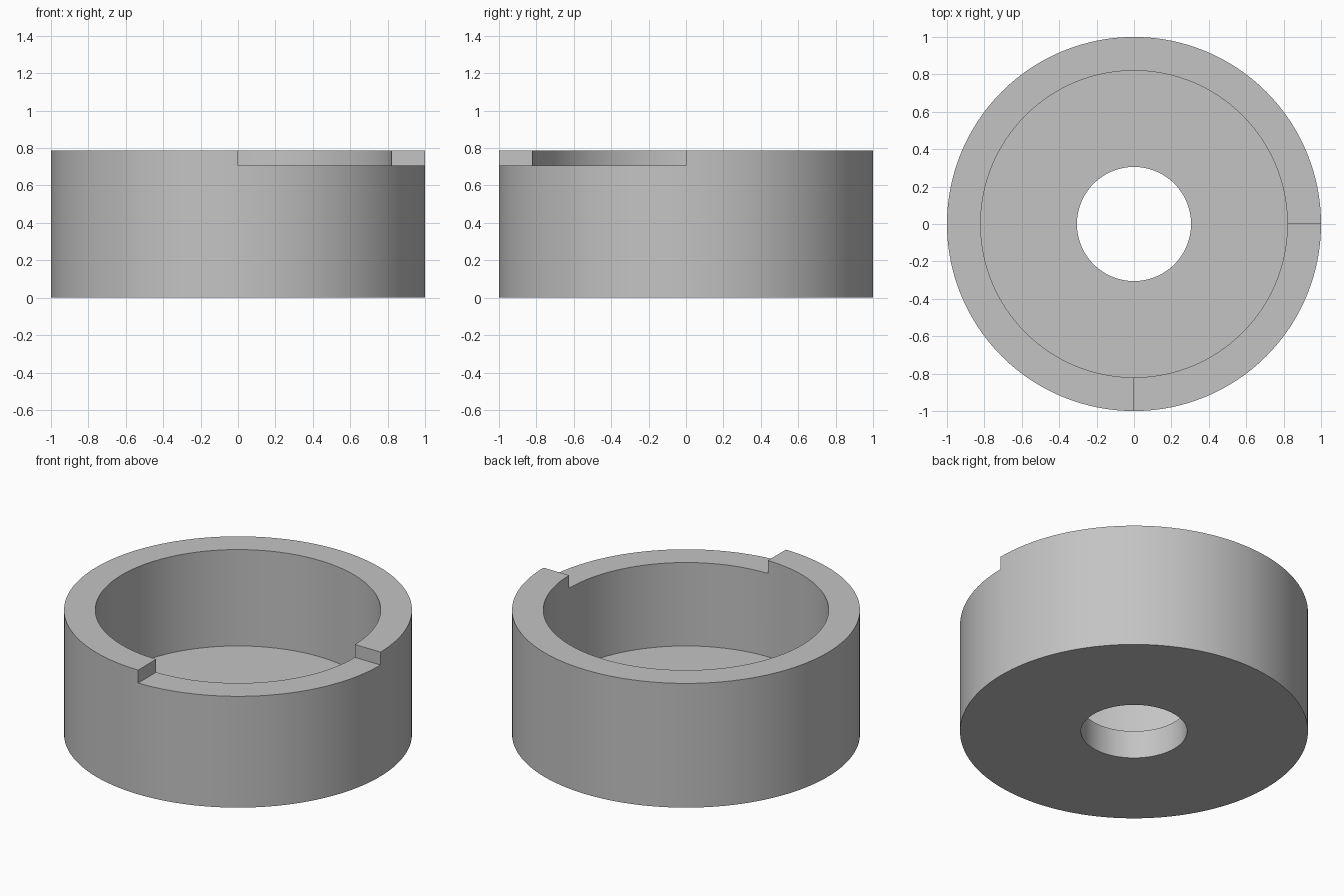
import bpy
import bmesh
from math import cos, sin, tau

old = bpy.data.objects.get("Cube")
if old:
    bpy.data.objects.remove(old, do_unlink=True)

SEGMENTS = 128
HEIGHT, NOTCH_Z, FLOOR_Z = 0.788, 0.706, 0.177
OUTER_R, INNER_R, HOLE_R = 1.0, 0.82, 0.305

grey = bpy.data.materials.new("plain grey")
grey.use_nodes = True
colour = (0.55, 0.55, 0.55, 1)
grey.diffuse_color = colour
grey.node_tree.nodes["Principled BSDF"].inputs["Base Color"].default_value = colour


def make_object(name, bm):
    bmesh.ops.recalc_face_normals(bm, faces=bm.faces)
    mesh = bpy.data.meshes.new(name)
    bm.to_mesh(mesh)
    bm.free()
    obj = bpy.data.objects.new(name, mesh)
    bpy.context.collection.objects.link(obj)
    return obj


def lathe(name, profile):
    """Turn a closed (radius, z) profile around the z axis."""
    bm = bmesh.new()
    rings = []
    for r, z in profile:
        angles = [tau * i / SEGMENTS for i in range(SEGMENTS)]
        rings.append([bm.verts.new((r * cos(a), r * sin(a), z)) for a in angles])
    for k, lower in enumerate(rings):
        upper = rings[(k + 1) % len(rings)]
        for i in range(SEGMENTS):
            j = (i + 1) % SEGMENTS
            bm.faces.new((lower[i], lower[j], upper[j], upper[i]))
    return make_object(name, bm)


# Cup-shaped ring with a floor and a centre hole
ring = lathe("ring_body", [
    (HOLE_R, 0), (OUTER_R, 0), (OUTER_R, HEIGHT),
    (INNER_R, HEIGHT), (INNER_R, FLOOR_Z), (HOLE_R, FLOOR_Z),
])
ring.data.materials.append(grey)

# Quarter-turn step cut into the front left of the rim
bm = bmesh.new()
bmesh.ops.create_cube(bm, size=1)
bmesh.ops.translate(bm, verts=bm.verts, vec=(0.5, -0.5, 0.5))
bmesh.ops.scale(bm, verts=bm.verts, vec=(1.2, 1.2, 1))
bmesh.ops.translate(bm, verts=bm.verts, vec=(0, 0, NOTCH_Z))
cutter = make_object("rim_step_cutter", bm)
cutter.hide_render = True

cut = ring.modifiers.new("rim step", 'BOOLEAN')
cut.operation = 'DIFFERENCE'
cut.solver = 'EXACT'
cut.object = cutter

bpy.ops.object.select_all(action='DESELECT')
ring.select_set(True)
bpy.context.view_layer.objects.active = ring
bpy.ops.object.modifier_apply(modifier=cut.name)
bpy.data.objects.remove(cutter, do_unlink=True)
bpy.ops.object.shade_smooth_by_angle(angle=0.5)
